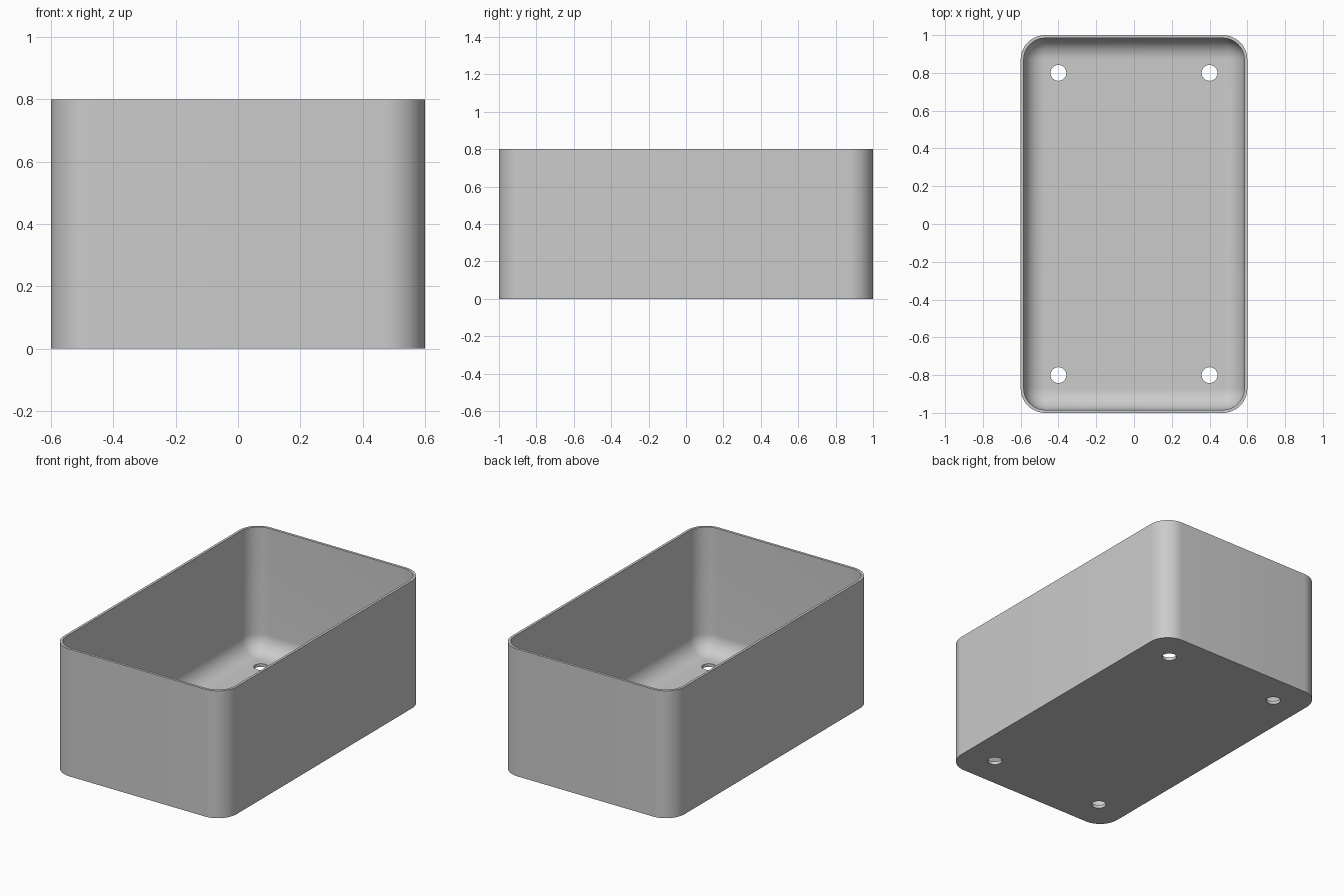
import bpy, bmesh
from math import sin, cos, pi

cube = bpy.data.objects.get("Cube")
if cube:
    bpy.data.objects.remove(cube, do_unlink=True)

HALF_X, HALF_Y, HEIGHT = 0.6, 1.0, 0.8
CORNER, WALL, FLOOR = 0.13, 0.016, 0.02
FILLET = 0.11
STEPS = 12

grey = bpy.data.materials.new("light_grey")
grey.use_nodes = True
grey.diffuse_color = (0.6, 0.6, 0.6, 1)
grey.node_tree.nodes["Principled BSDF"].inputs["Base Color"].default_value = (0.6, 0.6, 0.6, 1)


def ring(bm, inset, z):
    """Rounded rectangle of vertices, shrunk by inset, at height z."""
    radius = CORNER - inset
    verts = []
    for quarter, (sx, sy) in enumerate([(1, 1), (-1, 1), (-1, -1), (1, -1)]):
        for i in range(STEPS + 1):
            a = (quarter + i / STEPS) * pi / 2
            verts.append(bm.verts.new((sx * (HALF_X - CORNER) + radius * cos(a),
                                       sy * (HALF_Y - CORNER) + radius * sin(a), z)))
    return verts


# Open tray: outer wall, rim, inner wall, then the rounded floor edge
profile = [(0, 0), (0, HEIGHT), (WALL, HEIGHT)]
for i in range(STEPS + 1):
    a = i / STEPS * pi / 2
    profile.append((WALL + FILLET * (1 - cos(a)), FLOOR + FILLET * (1 - sin(a))))

bm = bmesh.new()
rings = [ring(bm, inset, z) for inset, z in profile]
for low, high in zip(rings, rings[1:]):
    for i in range(len(low)):
        j = (i + 1) % len(low)
        bm.faces.new((low[i], low[j], high[j], high[i]))
bm.faces.new(rings[0])
bm.faces.new(rings[-1])
bmesh.ops.recalc_face_normals(bm, faces=bm.faces)
mesh = bpy.data.meshes.new("open_box")
bm.to_mesh(mesh)
bm.free()
box = bpy.data.objects.new("open_box", mesh)
bpy.context.collection.objects.link(box)
mesh.materials.append(grey)

# Four round holes through the floor
bm = bmesh.new()
for x in (-0.4, 0.4):
    for y in (-0.8, 0.8):
        made = bmesh.ops.create_cone(bm, cap_ends=True, segments=32,
                                     radius1=0.042, radius2=0.042, depth=0.2)
        bmesh.ops.translate(bm, verts=made["verts"], vec=(x, y, 0))
cut_mesh = bpy.data.meshes.new("hole_cutter")
bm.to_mesh(cut_mesh)
bm.free()
cut_mesh.materials.append(grey)
cutter = bpy.data.objects.new("hole_cutter", cut_mesh)
cutter.hide_render = True
bpy.context.collection.objects.link(cutter)

holes = box.modifiers.new("floor_holes", "BOOLEAN")
holes.operation = "DIFFERENCE"
holes.solver = "EXACT"
holes.object = cutter

bpy.ops.object.select_all(action="DESELECT")
box.select_set(True)
bpy.context.view_layer.objects.active = box
bpy.ops.object.modifier_apply(modifier=holes.name)
bpy.data.objects.remove(cutter, do_unlink=True)
bpy.ops.object.shade_smooth_by_angle(angle=pi / 6)
